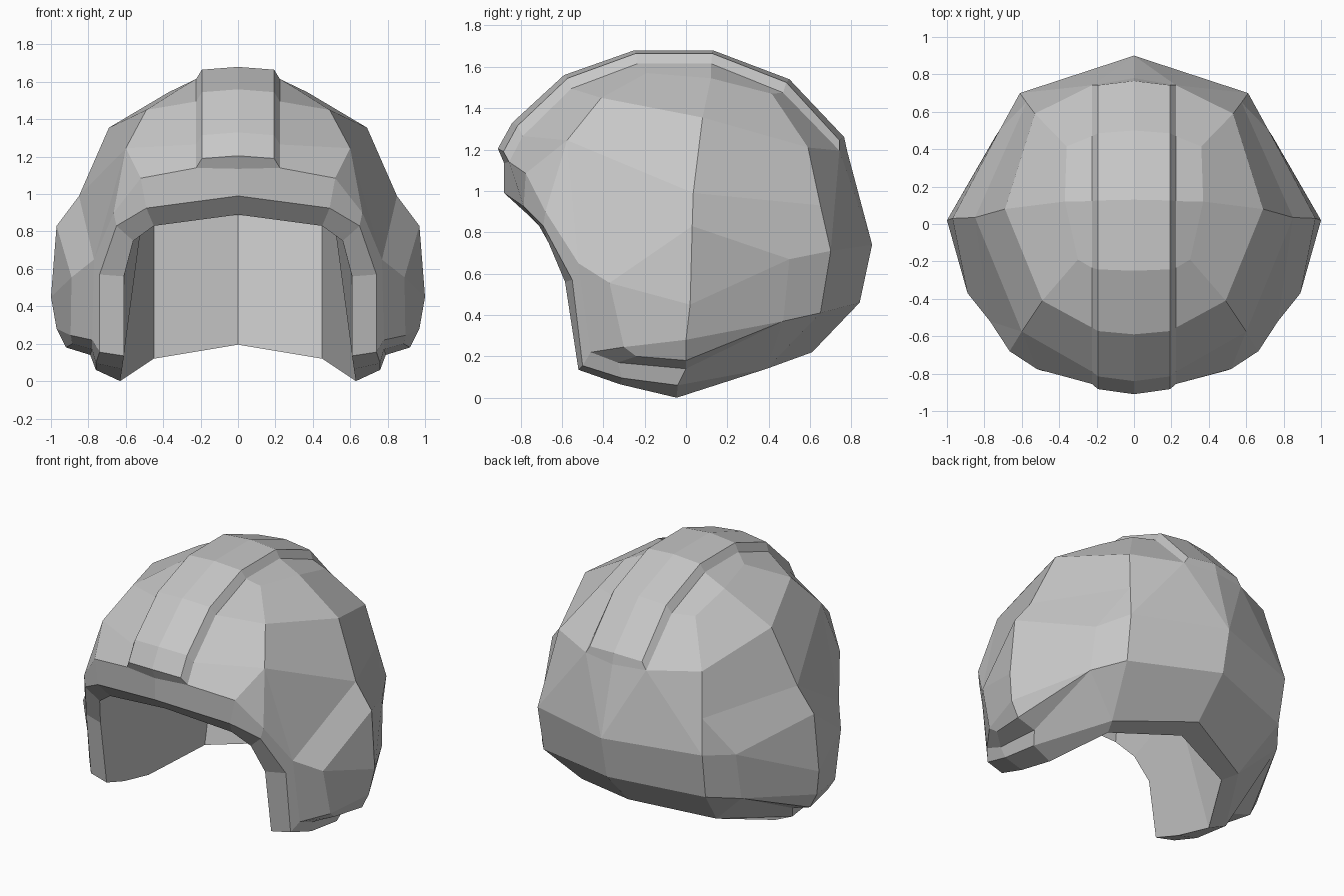
import bpy
import bmesh

cube = bpy.data.objects.get("Cube")
if cube:
    bpy.data.objects.remove(cube)

grey = bpy.data.materials.new("shell grey")
grey.use_nodes = True
grey.diffuse_color = (0.57, 0.57, 0.57, 1)
grey.node_tree.nodes["Principled BSDF"].inputs["Base Color"].default_value = grey.diffuse_color

bm = bmesh.new()


def row(*points):
    return [bm.verts.new(p) for p in points]


def bridge(first, second):
    for i in range(len(first) - 1):
        bm.faces.new((first[i], first[i + 1], second[i + 1], second[i]))


def face(*verts):
    bm.faces.new(verts)


# Raised crest: one side profile, stepped outward and down to its base
profile = [(-.91, 1.205), (-.84, 1.33), (-.59, 1.56), (-.25, 1.68),
           (.13, 1.68), (.5, 1.54), (.765, 1.26)]
crest = row(*[(0, y, z) for y, z in profile])
edge = row(*[(.193, y * .97, z - .015) for y, z in profile])
base = row(*[(.224, y * .94, z - .065) for y, z in profile])
base[-1].co.y = edge[-1].co.y
front_foot, back_foot = row((0, -.88, 1.135), (0, .78, 1.19))
bridge(crest, edge)
bridge(edge, base)
face(crest[0], edge[0], base[0], front_foot)
face(crest[-1], edge[-1], base[-1], back_foot)

# Dome panels beside the crest
flank = row((.52, -.775, 1.085), (.6, -.575, 1.245), (.49, -.41, 1.45), (.3, -.19, 1.57),
            (.37, .12, 1.545), (.36, .415, 1.47), (.53, .59, 1.21))
bridge(base[:6], flank[:6])
brow, temple, upper, fore, mid, aft, rear = flank
face(base[5], rear, aft)
face(base[5], base[6], rear)

# Side seam running down over the ear
crown, ear_top, ear_shelf, ear, ear_low, ear_foot = row(
    (.69, .08, 1.355), (.85, .035, .99), (.97, .03, .83),
    (1, .02, .45), (.97, 0, .28), (.92, 0, .18))
face(upper, fore, mid, crown)
face(mid, aft, rear, crown)
face(temple, upper, crown, ear_top)

# Opening: inner edge, outer lip and the line where the lip meets the shell
inner = row((0, -.77, .89), (.45, -.71, .83), (.56, -.665, .75), (.61, -.585, .56),
            (.61, -.52, .135), (.62, -.32, .065), (.63, -.045, 0),
            (.45, .29, .12), (0, .45, .195))
lip = row((0, -.88, .99), (.49, -.785, .925), (.65, -.69, .83), (.74, -.55, .57),
          (.74, -.5, .155), (.76, -.31, .095), (.76, -.04, .06),
          (.5, .39, .14), (0, .61, .22))
seat = [brow] + row((.665, -.68, .9), (.77, -.52, .65), (.78, -.46, .22),
                    (.78, -.33, .17), (.79, 0, .14))
bridge(inner, lip)
bridge(lip[1:7], seat)
face(lip[0], lip[1], brow, base[0], front_foot)

# Cheek pad in front of the ear
cheek, cheek_low, cheek_foot = row((.89, -.37, .555), (.895, -.3, .245), (.885, -.24, .2))
face(brow, seat[1], temple)
face(seat[1], seat[2], temple)
face(temple, seat[2], ear_top)
face(ear_top, seat[2], cheek, ear_shelf)
face(ear_shelf, cheek, ear)
face(seat[2], seat[3], cheek_low, cheek)
face(cheek, cheek_low, ear_low, ear)
face(seat[3], seat[4], cheek_foot, cheek_low)
face(seat[4], seat[5], ear_foot, cheek_foot)
face(cheek_low, cheek_foot, ear_foot, ear_low)

# Back of the shell
waist = row((.72, .5, .67), (.61, .7, .71), (0, .9, .74))
hem = row((.74, .47, .37), (.6, .65, .41), (0, .84, .46))
nape, = row((.575, .65, .93))
bridge(waist, hem)
face(crown, rear, nape, ear_top)
face(ear_top, nape, waist[0], ear_shelf)
face(nape, waist[1], waist[0])
face(ear_shelf, waist[0], ear)
face(ear, waist[0], hem[0], ear_low)
face(rear, base[-1], waist[1], nape)
face(base[-1], waist[2], waist[1])
face(base[-1], back_foot, waist[2])

# Underside of the back, from the lip up to the hem
face(lip[7], lip[8], hem[2], hem[1])
face(lip[7], hem[1], hem[0])
face(lip[6], lip[7], hem[0], seat[5])
face(seat[5], hem[0], ear_foot)
face(ear_foot, hem[0], ear_low)

# Hollow inside: lower walls, upper walls closing in, and ceiling
wall = row((.51, -.2, .885), (.45, .45, .885), (0, .62, .885))
ceiling = row((.42, -.1, 1.33), (.33, .32, 1.33), (0, .42, 1.33))
brow_wall = row((0, -.55, 1.28), (.34, -.52, 1.25))
face(*inner[2:7], wall[0])
bridge(inner[6:], wall)
bridge(wall, ceiling)
bridge(inner[:2], brow_wall)
face(inner[1], inner[2], wall[0], ceiling[0], brow_wall[1])
face(*brow_wall, *ceiling)

# Mirror the half shell and close it on the centre line
bmesh.ops.mirror(bm, geom=bm.verts[:] + bm.edges[:] + bm.faces[:], axis='X', merge_dist=.002)
bmesh.ops.recalc_face_normals(bm, faces=bm.faces)
mesh = bpy.data.meshes.new("helmet_shell")
bm.to_mesh(mesh)
bm.free()
mesh.materials.append(grey)
helmet = bpy.data.objects.new("helmet_shell", mesh)
bpy.context.collection.objects.link(helmet)
